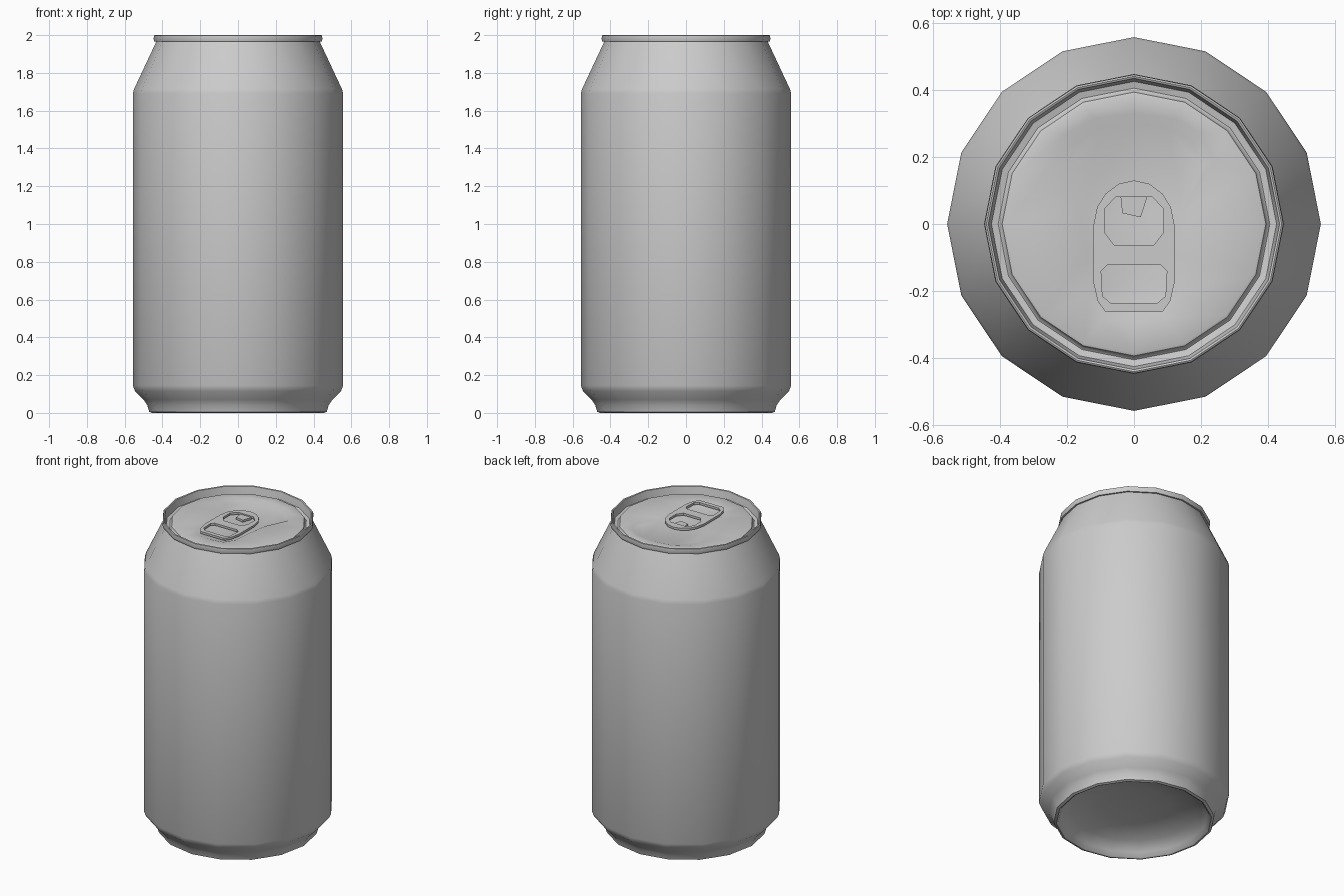
import bpy, bmesh, math

if "Cube" in bpy.data.objects:
    bpy.data.objects.remove(bpy.data.objects["Cube"])

SIDES = 16


def finish(name, bm, angle=42):
    bmesh.ops.recalc_face_normals(bm, faces=bm.faces)
    me = bpy.data.meshes.new(name)
    bm.to_mesh(me)
    bm.free()
    ob = bpy.data.objects.new(name, me)
    bpy.context.collection.objects.link(ob)
    smooth(ob, angle)
    return ob


def smooth(ob, angle):
    bpy.ops.object.select_all(action='DESELECT')
    ob.select_set(True)
    bpy.context.view_layer.objects.active = ob
    bpy.ops.object.shade_smooth_by_angle(angle=math.radians(angle))


def bridge(bm, a, b):
    n = len(a)
    for i in range(n):
        j = (i + 1) % n
        bm.faces.new((a[i], a[j], b[j], b[i]))


def ring(bm, r, z):
    # starts at +y and runs clockwise
    return [bm.verts.new((r * math.sin(2 * math.pi * i / SIDES),
                          r * math.cos(2 * math.pi * i / SIDES), z)) for i in range(SIDES)]


def lathe(bm, profile):
    rings = [ring(bm, r, z) for r, z in profile]
    for a, b in zip(rings, rings[1:]):
        bridge(bm, a, b)
    return rings


def mirrored(half):
    # half runs down the right side, first and last points on x = 0
    return half + [(-x, y) for x, y in half[-2:0:-1]]


# Can body with domed underside
bm = bmesh.new()
rings = lathe(bm, [(0.20, 0.105), (0.37, 0.075), (0.43, 0.03), (0.445, 0.005), (0.455, 0),
                   (0.47, 0.006), (0.48, 0.04), (0.50, 0.07), (0.545, 0.115), (0.557, 0.145),
                   (0.557, 1.69), (0.55, 1.715), (0.433, 1.965)])
centre = bm.verts.new((0, 0, 0.112))
for i in range(SIDES):
    bm.faces.new((rings[0][i], rings[0][(i + 1) % SIDES], centre))
finish("can_body", bm)

# Rolled rim, groove and lid with teardrop recess
bm = bmesh.new()
rings = lathe(bm, [(0.428, 1.965), (0.443, 1.965), (0.447, 1.98), (0.445, 1.997), (0.44, 2.0),
                   (0.434, 1.997), (0.425, 1.95), (0.405, 1.945), (0.398, 1.95),
                   (0.393, 1.967), (0.385, 1.97)])
tear = mirrored([(0, .33), (.12, .315), (.2, .27), (.235, .19), (.165, .04),
                 (.145, -.1), (.135, -.21), (.09, -.28), (0, -.295)])
outer = [bm.verts.new((x, y, 1.968)) for x, y in tear]
inner = [bm.verts.new((x * .86, y * .9, 1.957)) for x, y in tear]
bridge(bm, rings[-1], outer)
bridge(bm, outer, inner)
bmesh.ops.triangulate(bm, faces=[bm.faces.new(inner)])
finish("lid", bm)


# Pull tab: outline with two openings
def flat_shape(name, outlines, z, thick):
    cu = bpy.data.curves.new(name, 'CURVE')
    cu.dimensions = '2D'
    cu.fill_mode = 'BOTH'
    cu.extrude = thick / 2
    for pts in outlines:
        sp = cu.splines.new('POLY')
        sp.points.add(len(pts) - 1)
        for p, (x, y) in zip(sp.points, pts):
            p.co = (x, y, 0, 1)
        sp.use_cyclic_u = True
    ob = bpy.data.objects.new(name, cu)
    bpy.context.collection.objects.link(ob)
    ob.location.z = z
    bpy.ops.object.select_all(action='DESELECT')
    ob.select_set(True)
    bpy.context.view_layer.objects.active = ob
    bpy.ops.object.convert(target='MESH')
    smooth(bpy.context.object, 30)


edge = mirrored([(0, .13), (.045, .12), (.085, .09), (.11, .05), (.122, -.01),
                 (.122, -.17), (.108, -.23), (.085, -.262), (0, -.262)])
rivet_hole = mirrored([(0, .08), (.055, .08), (.088, .045), (.088, -.025),
                       (.06, -.062), (0, -.062)])
finger_hole = mirrored([(0, -.122), (.08, -.122), (.098, -.14), (.094, -.215),
                        (.07, -.235), (0, -.235)])
flat_shape("pull_tab", [edge, rivet_hole, finger_hole], 1.977, 0.014)

# Small tongue holding the tab to the lid
flat_shape("tab_tongue", [[(-.04, .082), (.04, .082), (.02, .02), (-.035, .032)]], 1.969, 0.014)
